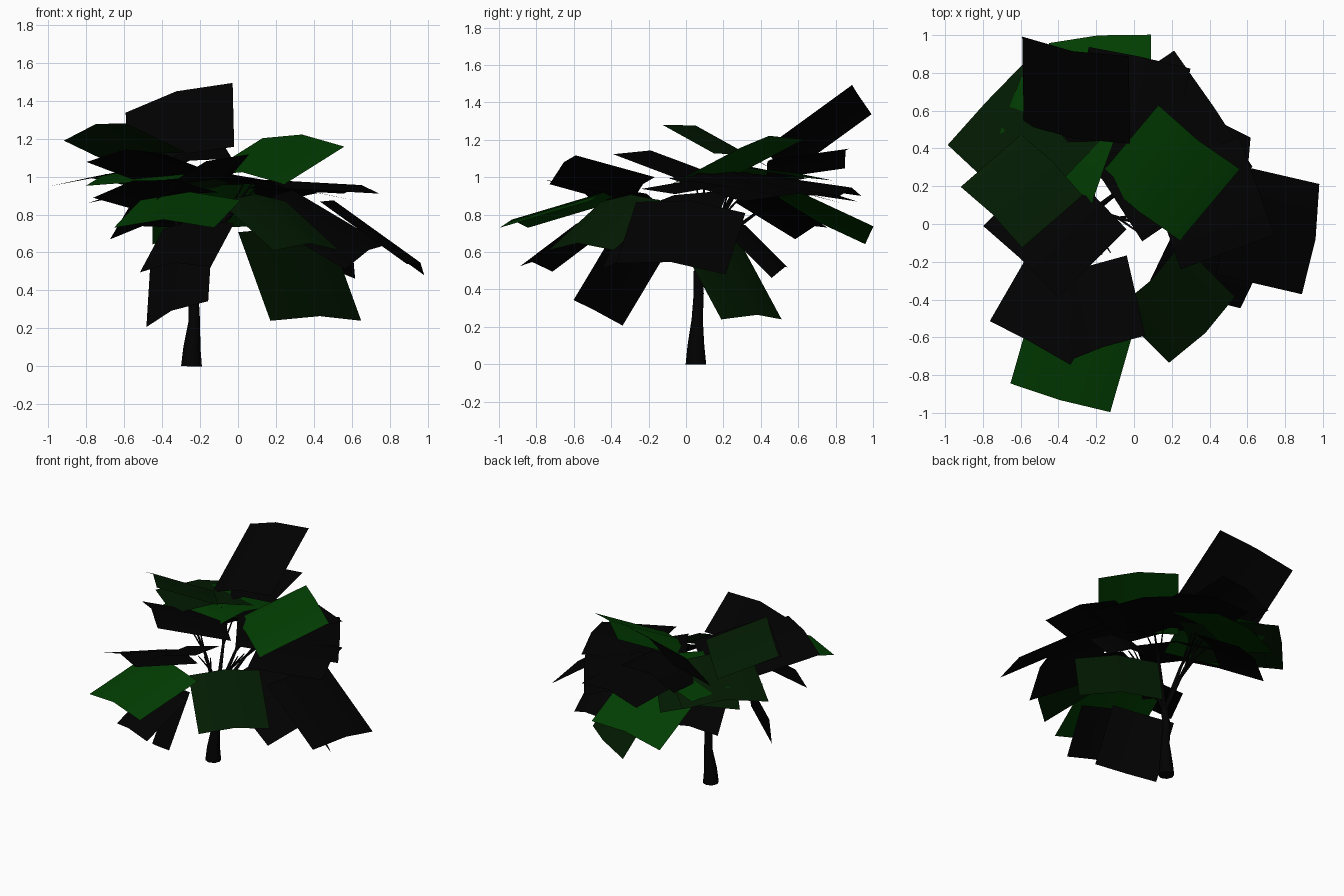
import bpy
import bmesh
from math import sin, cos, radians
from mathutils import Vector

cube = bpy.data.objects.get("Cube")
if cube:
    bpy.data.objects.remove(cube)


def make_material(name, colour):
    mat = bpy.data.materials.new(name)
    mat.use_nodes = True
    mat.diffuse_color = (*colour, 1)
    shader = mat.node_tree.nodes["Principled BSDF"]
    shader.inputs["Base Color"].default_value = (*colour, 1)
    shader.inputs["Roughness"].default_value = 1
    return mat


BARK = make_material("black bark", (.0004, .0004, .0004))
BLACK = make_material("black foliage", (.0003, .0003, .0003))
DARK = make_material("dark green foliage", (.0008, .011, .0006))
GREEN = make_material("green foliage", (.0005, .046, .0006))


def leaf(name, mat, tip, heading, droop=0, roll=0, size=1):
    """Gently arched foliage panel; tip is the middle of its outer edge."""
    h, d, r = radians(heading), radians(droop), radians(roll)
    out = Vector((cos(h) * cos(d), sin(h) * cos(d), -sin(d)))
    flat = Vector((-sin(h), cos(h), 0))
    up = out.cross(flat)
    side = flat * cos(r) + up * sin(r)
    normal = out.cross(side)
    bm = bmesh.new()
    rows = []
    for along in (0, .5, 1):
        row = []
        for across in (-1, 0, 1):
            arch = .045 * (1 - abs(across))
            p = Vector(tip) - out * along * .53 * size
            p += side * across * .275 * size + normal * arch
            row.append(bm.verts.new(p))
        rows.append(row)
    for near, far in zip(rows, rows[1:]):
        for i in range(2):
            bm.faces.new((near[i], near[i + 1], far[i + 1], far[i]))
    bmesh.ops.recalc_face_normals(bm, faces=bm.faces)
    if sum(f.normal.z for f in bm.faces) < 0:
        bmesh.ops.reverse_faces(bm, faces=bm.faces)
    for f in bm.faces:
        f.smooth = True
    mesh = bpy.data.meshes.new(name)
    bm.to_mesh(mesh)
    bm.free()
    mesh.materials.append(mat)
    obj = bpy.data.objects.new(name, mesh)
    bpy.context.collection.objects.link(obj)


def limb(name, points, radii):
    """Tapered round limb along a path."""
    curve = bpy.data.curves.new(name, "CURVE")
    curve.dimensions = "3D"
    curve.bevel_depth = 1
    curve.bevel_resolution = 2
    curve.use_fill_caps = True
    spline = curve.splines.new("POLY")
    spline.points.add(len(points) - 1)
    for sp, p, rad in zip(spline.points, points, radii):
        sp.co = (*p, 1)
        sp.radius = rad
    curve.materials.append(BARK)
    obj = bpy.data.objects.new(name, curve)
    bpy.context.collection.objects.link(obj)


# Trunk with a flared foot
fork = Vector((-.22, .065, .5))
limb("trunk", [(-.245, .053, 0), (-.243, .053, .1), (-.23, .06, .24), (-.235, .068, .38), fork],
     [.055, .045, .03, .027, .025])

# Branches fanning out of the fork, each with two twigs
ends = {
    "back": (-.3, .32, 1.03), "right": (.05, 0, .9), "front": (-.17, -.16, .88),
    "left": (-.45, .1, .97), "back_right": (.08, .3, .97), "far_back": (-.22, .5, .9),
}
for name, end in ends.items():
    end = Vector(end)
    bend = fork.lerp(end, .5) + Vector((0, 0, .04))
    limb(name + "_branch", [fork, bend, end], [.017, .01, .004])
    for i, turn in enumerate((-1, 1)):
        reach = (end - bend).cross(Vector((0, 0, turn))) * .4
        limb(f"{name}_twig_{i}", [bend, end + reach], [.007, .003])

# Front foliage
leaf("front_low_leaf", GREEN, (-.39, -.92, .73), 254, 16)
leaf("front_left_leaf", BLACK, (-.55, -.63, .935), 240, -8, 11, .9)
leaf("front_mid_leaf", BLACK, (-.15, -.66, 1.04), 283, -15, 20, .85)
leaf("front_hanging_leaf", BLACK, (-.32, -.47, .275), 264, 59, 37, .8)
leaf("front_under_leaf", BLACK, (-.33, -.8, .51), 248, 35, 5, .75)
leaf("front_corner_leaf", DARK, (.36, -.56, .61), -45, 33, 0, .9)

# Foliage on the -x side
leaf("inner_side_leaf", BLACK, (-.6, -.2, 1.1), 225, -15, 5)
leaf("wide_side_leaf", DARK, (-.78, .64, .95), 137, 8, 0, 1.1)
leaf("raised_side_leaf", DARK, (-.755, .035, 1.235), 221, -20, 12, .85)
leaf("under_side_leaf", GREEN, (-.7, .5, .967), 160, 4, -3, 1.1)
leaf("drooping_side_leaf", BLACK, (-.49, .67, .7), 110, 30, -10, .75)
leaf("lower_side_leaf", DARK, (-.58, .66, .86), 130, 12)

# Back foliage
leaf("back_low_leaf", GREEN, (-.18, .98, .69), 90, 25, -11)
leaf("back_raised_leaf", BLACK, (-.31, .94, 1.415), 91, -36, -19, 1.08)
leaf("back_mid_leaf", BLACK, (-.28, .86, 1.1), 95, -8, -14, .8)
leaf("back_lower_leaf", BLACK, (.03, .88, .9), 78, 8)
leaf("back_wide_leaf", BLACK, (.42, .61, .87), 34, 10, 0, 1.35)

# Foliage on the +x side
leaf("top_leaf", GREEN, (.345, .46, 1.18), 50, -22, 5)
leaf("far_side_leaf", BLACK, (.935, -.08, .51), -13, 35, -7, 1.08)
leaf("front_side_leaf", BLACK, (.67, -.17, .575), -14, 30, 14, 1.1)
leaf("back_side_leaf", BLACK, (.65, .2, .91), 20, 3)
leaf("steep_green_leaf", DARK, (.41, .35, .24), 56, 57, 0, 1.05)
leaf("steep_black_leaf", BLACK, (.46, .5, .49), 85, 45, 14, .6)
